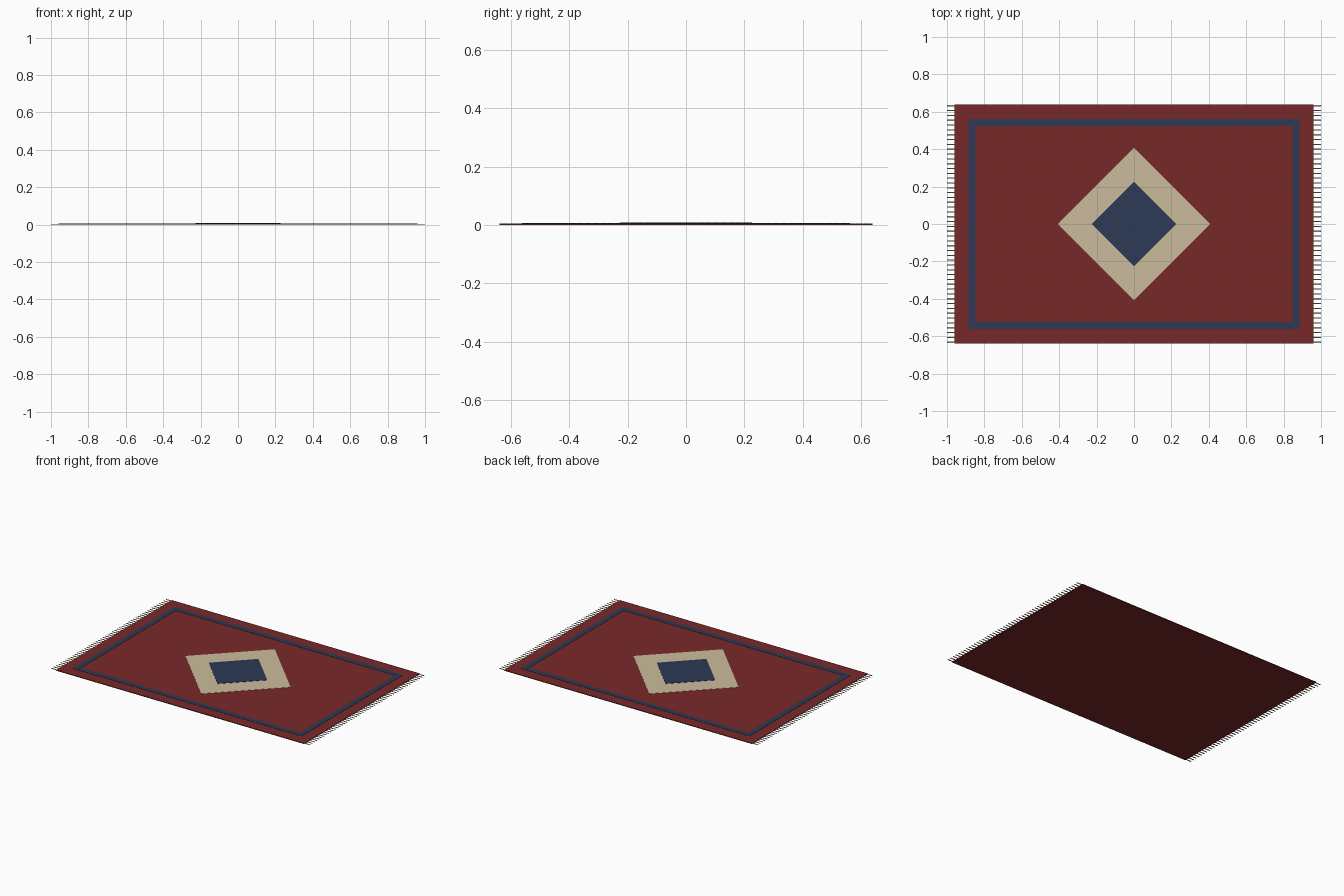
import bpy
from math import radians

if "Cube" in bpy.data.objects:
    bpy.data.objects.remove(bpy.data.objects["Cube"])


def material(name, rgb):
    m = bpy.data.materials.new(name)
    m.diffuse_color = (*rgb, 1)
    m.use_nodes = True
    m.node_tree.nodes["Principled BSDF"].inputs["Base Color"].default_value = m.diffuse_color
    return m


red = material("red_wool", (0.19, 0.022, 0.022))
navy = material("navy_wool", (0.026, 0.042, 0.09))
cream = material("cream_wool", (0.6, 0.5, 0.33))


def slab(name, x, y, z0, z1, sx, sy, mat, turn=0):
    bpy.ops.mesh.primitive_cube_add(size=1, location=(x, y, (z0 + z1) / 2),
                                    rotation=(0, 0, radians(turn)))
    ob = bpy.context.object
    ob.name = name
    ob.scale = (sx, sy, z1 - z0)
    ob.data.materials.append(mat)
    return ob


# Woven field
slab("rug_field", 0, 0, 0, 0.005, 1.92, 1.28, red)

# Border bands: long sides fit between the end bands
for s, side in ((-1, "front"), (1, "back")):
    slab("border_" + side, 0, s * 0.543, 0.004, 0.0065, 1.696, 0.037, navy)
for s, side in ((-1, "left"), (1, "right")):
    slab("border_" + side, s * 0.867, 0, 0.004, 0.0065, 0.037, 1.123, navy)

# Centre medallion, two stacked diamonds
slab("medallion_outer", 0, 0, 0.004, 0.0065, 0.576, 0.576, cream, 45)
slab("medallion_inner", 0, 0, 0.005, 0.008, 0.32, 0.32, navy, 45)

# Fringe: one thin strand per end, repeated across the rug's width
COUNT = 50
PITCH = 1.264 / (COUNT - 1)
for s, side in ((-1, "left"), (1, "right")):
    strand = slab("fringe_" + side, s * 0.979, -0.632, 0.001, 0.004, 0.042, 0.006, cream)
    arr = strand.modifiers.new("strands", 'ARRAY')
    arr.count = COUNT
    arr.use_relative_offset = False
    arr.use_constant_offset = True
    arr.constant_offset_displace = (0, PITCH / 0.006, 0)
